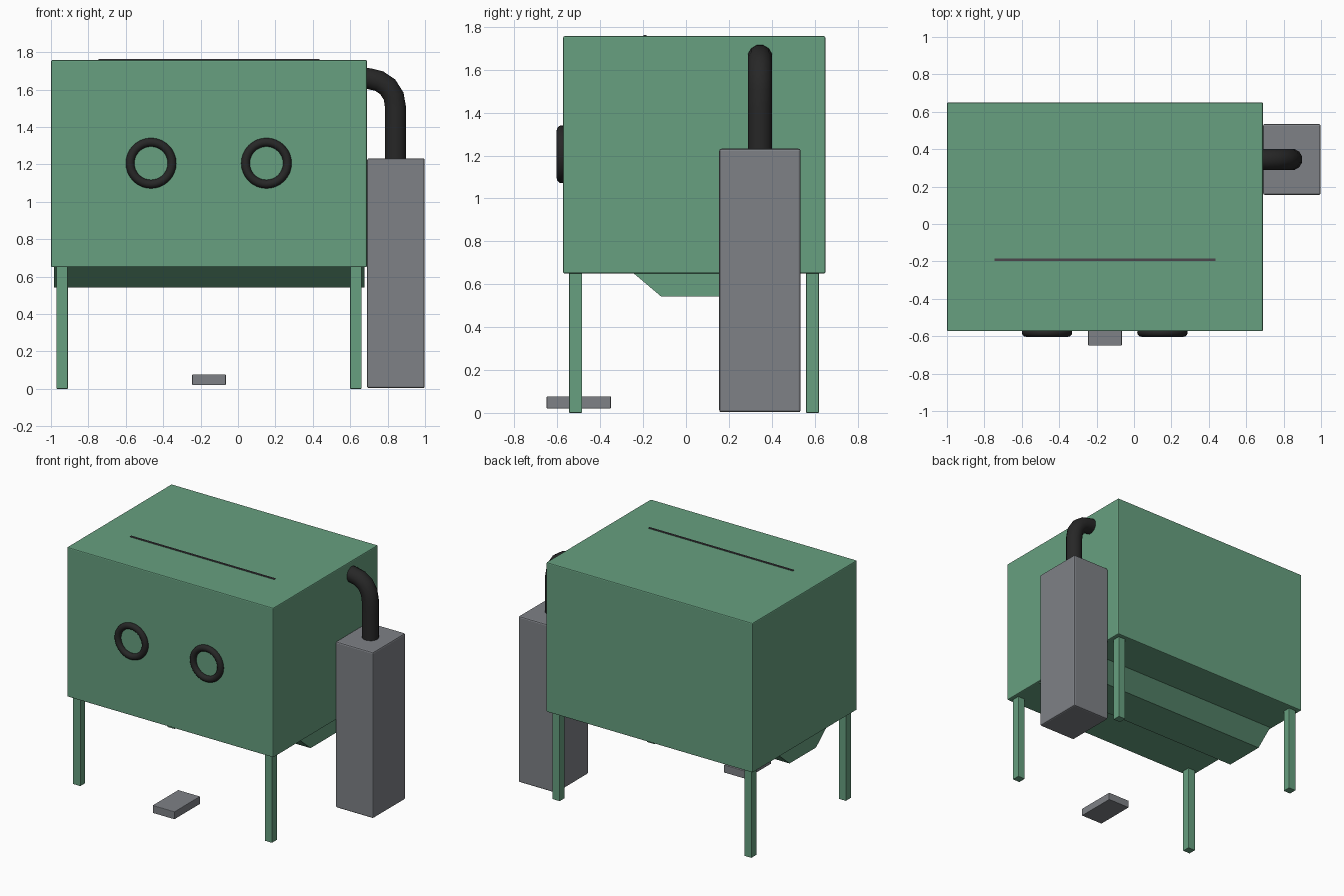
import bpy, bmesh, math
from mathutils import Vector

if "Cube" in bpy.data.objects:
    bpy.data.objects.remove(bpy.data.objects["Cube"])


def material(name, rgb):
    m = bpy.data.materials.new(name)
    m.diffuse_color = (*rgb, 1)
    m.use_nodes = True
    m.node_tree.nodes["Principled BSDF"].inputs["Base Color"].default_value = m.diffuse_color
    return m


GREEN = material("cabinet green", (0.135, 0.35, 0.215))
GREY = material("machine grey", (0.21, 0.22, 0.24))
BLACK = material("rubber black", (0.02, 0.02, 0.02))
SEAL = material("seal grey", (0.07, 0.06, 0.07))


def finish(name, bm, mat, bevel=0.0):
    me = bpy.data.meshes.new(name)
    bmesh.ops.recalc_face_normals(bm, faces=bm.faces)
    bm.to_mesh(me)
    bm.free()
    me.materials.append(mat)
    ob = bpy.data.objects.new(name, me)
    bpy.context.collection.objects.link(ob)
    if bevel:
        mod = ob.modifiers.new("bevel", 'BEVEL')
        mod.width, mod.segments = bevel, 2
    return ob


def box(name, lo, hi, mat, bevel=0.0):
    bm = bmesh.new()
    bmesh.ops.create_cube(bm, size=1)
    for v in bm.verts:
        v.co = [(a + b) / 2 + c * (b - a) for a, b, c in zip(lo, hi, v.co)]
    return finish(name, bm, mat, bevel)


def smooth(ob, angle=40):
    bpy.ops.object.select_all(action='DESELECT')
    ob.select_set(True)
    bpy.context.view_layer.objects.active = ob
    bpy.ops.object.shade_smooth_by_angle(angle=math.radians(angle))


# Cabinet body and the seal strip across its top
box("cabinet_body", (-1, -0.573, 0.65), (0.69, 0.65, 1.757), GREEN, 0.007)
box("top_seal_strip", (-0.745, -0.198, 1.74), (0.437, -0.184, 1.762), SEAL)

# Tapered hopper under the cabinet
bm = bmesh.new()
profile = [(-0.255, 0.66), (-0.115, 0.542), (0.195, 0.542), (0.335, 0.66)]
face = bm.faces.new([bm.verts.new((-0.985, y, z)) for y, z in profile])
ext = bmesh.ops.extrude_face_region(bm, geom=[face])
bmesh.ops.translate(bm, vec=(1.66, 0, 0),
                    verts=[g for g in ext["geom"] if isinstance(g, bmesh.types.BMVert)])
finish("hopper", bm, GREEN)

# Four legs
for side, x in (("left", -0.97), ("right", 0.60)):
    for end, y in (("front", -0.545), ("back", 0.56)):
        box(f"{end}_{side}_leg", (x, y, 0), (x + 0.06, y + 0.06, 0.66), GREEN, 0.003)

# Glove port rings
for side, x in (("left", -0.465), ("right", 0.152)):
    bpy.ops.mesh.primitive_torus_add(
        location=(x, -0.58, 1.206), rotation=(math.pi / 2, 0, 0), major_radius=0.112,
        minor_radius=0.023, major_segments=32, minor_segments=12)
    ring = bpy.context.object
    ring.name = f"{side}_glove_ring"
    ring.data.materials.append(BLACK)
    smooth(ring, 60)

# Dust collector and foot pedal
box("dust_collector", (0.69, 0.155, 0.003), (0.998, 0.535, 1.232), GREY, 0.01)
box("foot_pedal", (-0.245, -0.65, 0.02), (-0.065, -0.35, 0.077), GREY, 0.004)

# Bent hose from cabinet to collector
path = [(0.66, 1.662), (0.70, 1.658), (0.755, 1.645), (0.80, 1.615),
        (0.832, 1.565), (0.843, 1.50), (0.843, 1.40), (0.843, 1.20)]
pts = [Vector((x, 0.345, z)) for x, z in path]
bm = bmesh.new()
rings = []
for i, p in enumerate(pts):
    t = (pts[min(i + 1, len(pts) - 1)] - pts[max(i - 1, 0)]).normalized()
    side = Vector((0, 1, 0))
    up = t.cross(side)
    rings.append([bm.verts.new(p + 0.058 * (math.cos(a) * side + math.sin(a) * up))
                  for a in (math.tau * (k + 0.5) / 12 for k in range(12))])
for a, b in zip(rings, rings[1:]):
    for k in range(12):
        bm.faces.new((a[k], a[k - 1], b[k - 1], b[k]))
bm.faces.new(rings[0])
bm.faces.new(rings[-1])
smooth(finish("hose", bm, BLACK))
